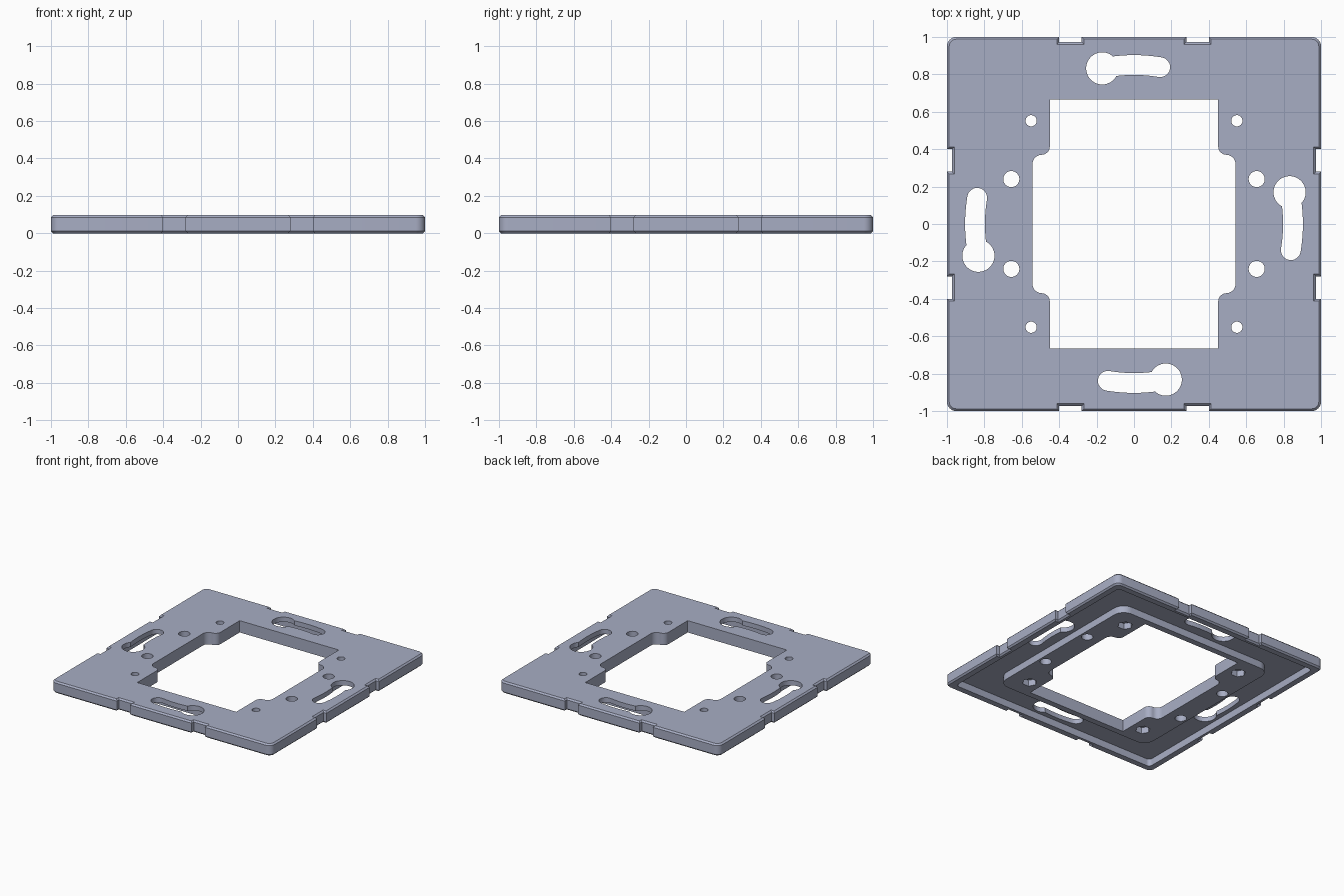
import bpy, bmesh, math
from math import sin, cos, pi, radians

if "Cube" in bpy.data.objects:
    bpy.data.objects.remove(bpy.data.objects["Cube"])

H = 0.097        # total height
FLOOR = 0.058    # underside recess depth
CH = 0.012       # edge chamfer

steel = bpy.data.materials.new("blue_grey")
steel.diffuse_color = (0.39, 0.42, 0.55, 1)
steel.use_nodes = True
steel.node_tree.nodes["Principled BSDF"].inputs["Base Color"].default_value = steel.diffuse_color


def arc(cx, cy, r, a0, a1, n=10):
    return [(cx + r * cos(radians(a0 + (a1 - a0) * i / n)),
             cy + r * sin(radians(a0 + (a1 - a0) * i / n))) for i in range(n + 1)]


def circle(cx, cy, r, n=32):
    return arc(cx, cy, r, 0, 360 - 360 / n, n - 1)


def turned(pts, k):
    # rotate a profile by k quarter turns
    for _ in range(k):
        pts = [(-y, x) for x, y in pts]
    return pts


def rounded_square(h, r):
    corner = arc(h - r, h - r, r, 0, 90, 8)
    return [p for k in range(4) for p in turned(corner, k)]


def inset(pts, d):
    # mitred inward offset of a counter-clockwise outline
    out, n = [], len(pts)
    for i in range(n):
        (ax, ay), (bx, by), (cx, cy) = pts[i - 1], pts[i], pts[(i + 1) % n]
        l1, l2 = math.hypot(bx - ax, by - ay), math.hypot(cx - bx, cy - by)
        n1 = (-(by - ay) / l1, (bx - ax) / l1)
        n2 = (-(cy - by) / l2, (cx - bx) / l2)
        k = d / (1 + n1[0] * n2[0] + n1[1] * n2[1])
        out.append((bx + (n1[0] + n2[0]) * k, by + (n1[1] + n2[1]) * k))
    return out


def loft(bm, layers):
    # stack outlines of equal length into a closed solid
    rings = [[bm.verts.new((x, y, z)) for x, y in pts] for pts, z in layers]
    n = len(rings[0])
    for a, b in zip(rings, rings[1:]):
        for i in range(n):
            j = (i + 1) % n
            bm.faces.new((a[i], a[j], b[j], b[i]))
    bm.faces.new(rings[0][::-1])
    bm.faces.new(rings[-1])


def make(name, solids):
    bm = bmesh.new()
    for layers in solids:
        loft(bm, layers)
    bmesh.ops.recalc_face_normals(bm, faces=bm.faces)
    me = bpy.data.meshes.new(name)
    bm.to_mesh(me)
    bm.free()
    me.materials.append(steel)
    ob = bpy.data.objects.new(name, me)
    bpy.context.collection.objects.link(ob)
    return ob


def cut(target, cutter):
    bpy.context.view_layer.objects.active = target
    m = target.modifiers.new("cut", 'BOOLEAN')
    m.operation, m.solver, m.object = 'DIFFERENCE', 'EXACT', cutter
    bpy.ops.object.modifier_apply(modifier=m.name)
    bpy.data.objects.remove(cutter)


def prism(pts, z0=-0.1, z1=0.2):
    return [(pts, z0), (pts, z1)]


# Outer plate outline: rounded corners and two clip notches per side
side = arc(0.95, -0.95, 0.05, -45, 0, 4)
for a, b in ((-0.40, -0.28), (0.28, 0.40)):
    side += [(1, a), (0.973, a), (0.973, b), (1, b)]
side += arc(0.95, 0.95, 0.05, 0, 45, 4)[:-1]
outline = [p for k in range(4) for p in turned(side, k)]
small = inset(outline, CH)
plate = make("mounting_plate", [[(small, 0), (outline, CH), (outline, H - CH), (small, H)]])

# Underside recess between the outer rim and the raised inner frame
recess = make("recess_cutter", [prism(rounded_square(0.94, 0.03), -0.1, FLOOR)])
cut(recess, make("inner_frame_cutter", [prism(rounded_square(0.715, 0.09))]))
cut(plate, recess)

# Central opening with stepped, S-curved sides
quarter = (arc(0.493, 0.32, 0.05, 0, 90, 8) +
           arc(0.495, 0.415, 0.045, 270, 180, 8) + [(0.45, 0.665)])
right = [(x, -y) for x, y in quarter[::-1]] + quarter
opening = right + [(-x, -y) for x, y in right]

# Screw holes and the round ends of the keyhole slots
holes = [opening]
for sx in (-1, 1):
    for sy in (-1, 1):
        holes.append(circle(sx * 0.55, sy * 0.552, 0.03))
        holes.append(circle(sx * 0.656, sy * 0.24, 0.043))
holes += [turned(circle(-0.17, 0.832, 0.086, 40), k) for k in range(4)]
cut(plate, make("hole_cutter", [prism(p) for p in holes]))

# Curved arms of the keyhole slots
R, w, a0, a1 = 0.85, 0.053, 80.5, 101.5
ex, ey = R * cos(radians(a0)), R * sin(radians(a0))
slot = (arc(0, 0, R + w, a0, a1, 14) + arc(0, 0, R - w, a1, a0, 14) +
        arc(ex, ey, w, a0 - 180, a0, 12)[1:-1])
cut(plate, make("slot_cutter", [prism(turned(slot, k)) for k in range(4)]))

# Hexagonal nut pockets on the underside
hexes = [prism(circle(sx * 0.55, sy * 0.552, 0.056, 6), -0.1, 0.05)
         for sx in (-1, 1) for sy in (-1, 1)]
cut(plate, make("nut_pocket_cutter", hexes))

plate.select_set(True)
bpy.context.view_layer.objects.active = plate
bpy.ops.object.shade_smooth_by_angle(angle=radians(25))
